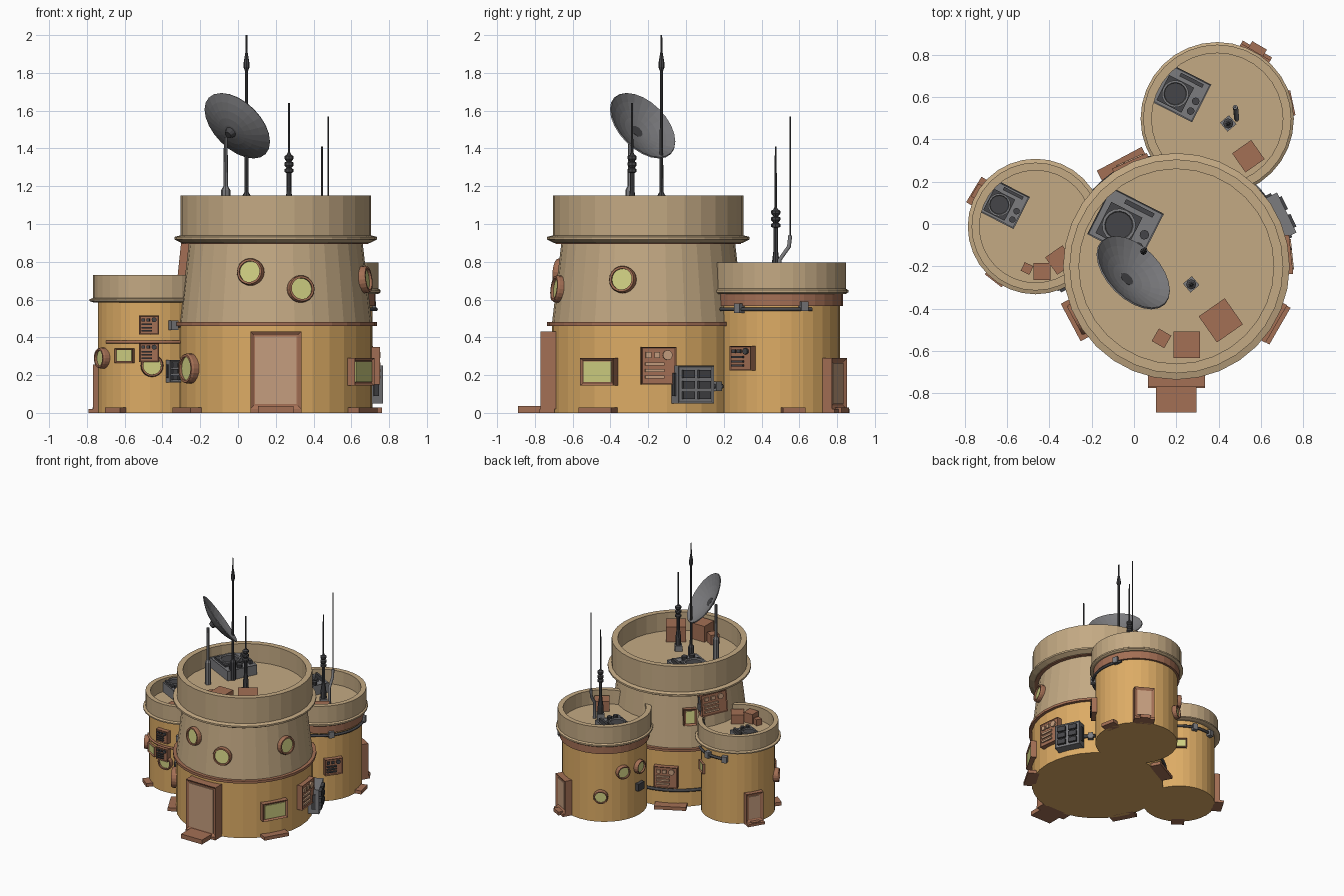
import bpy, bmesh
from math import sin, cos, pi, radians
from mathutils import Matrix, Vector

if "Cube" in bpy.data.objects:
    bpy.data.objects.remove(bpy.data.objects["Cube"])

COL = {"ochre": (.72, .41, .13), "tan": (.55, .40, .23), "rust": (.37, .16, .09), "door": (.56, .34, .21),
       "glass": (.62, .62, .22), "grey": (.2, .2, .21), "dark": (.06, .06, .065)}
MAT = {}
for k, c in COL.items():
    MAT[k] = bpy.data.materials.new(k)
    MAT[k].diffuse_color = (*c, 1)

MAIN, LEFT, REAR = (.2, -.2), (-.465, -.012), (.393, .497)


def finish(name, bm, mat, M=Matrix()):
    bmesh.ops.recalc_face_normals(bm, faces=bm.faces)
    me = bpy.data.meshes.new(name)
    bm.to_mesh(me)
    bm.free()
    ob = bpy.data.objects.new(name, me)
    ob.matrix_world = M
    me.materials.append(MAT[mat])
    bpy.context.collection.objects.link(ob)
    return ob


def lathe(name, prof, mat, M=Matrix(), n=32):
    """Spin a (radius, height) profile about local z."""
    bm = bmesh.new()
    vs = [bm.verts.new((r, 0, z)) for r, z in prof]
    es = [bm.edges.new(p) for p in zip(vs, vs[1:])]
    bmesh.ops.spin(bm, geom=vs + es, cent=(0, 0, 0), axis=(0, 0, 1), angle=2 * pi, steps=n, use_merge=True)
    bmesh.ops.remove_doubles(bm, verts=bm.verts, dist=1e-5)
    return finish(name, bm, mat, M)


def box(name, size, mat, M=Matrix(), loc=(0, 0, 0), inset=0, push=0):
    bm = bmesh.new()
    bmesh.ops.create_cube(bm, size=1, matrix=Matrix.Translation(loc) @ Matrix.Diagonal((*size, 1)))
    if inset:
        top = [max(bm.faces, key=lambda f: f.calc_center_median().z)]
        bmesh.ops.inset_region(bm, faces=top, thickness=inset)
        bmesh.ops.translate(bm, verts=top[0].verts, vec=(0, 0, -push))
    return finish(name, bm, mat, M)


def pipe(name, pts, r, mat="dark"):
    cu = bpy.data.curves.new(name, "CURVE")
    cu.dimensions, cu.bevel_depth, cu.bevel_resolution, cu.use_fill_caps = "3D", r, 1, True
    sp = cu.splines.new("POLY")
    sp.points.add(len(pts) - 1)
    for p, q in zip(sp.points, pts):
        p.co = (*q, 1)
    cu.materials.append(MAT[mat])
    ob = bpy.data.objects.new(name, cu)
    bpy.context.collection.objects.link(ob)


def arc(c, r, z, a0, a1, n=12):
    return [(c[0] + r * cos(radians(a0 + (a1 - a0) * i / n)), c[1] + r * sin(radians(a0 + (a1 - a0) * i / n)), z)
            for i in range(n + 1)]


def wall(c, r, a, z, tilt=0):
    """Frame on a tower wall: x sideways, y up, z outward."""
    a = radians(a)
    return (Matrix.Translation((c[0] + r * cos(a), c[1] + r * sin(a), z)) @ Matrix.Rotation(a + pi / 2, 4, "Z")
            @ Matrix.Rotation(pi / 2 - radians(tilt), 4, "X"))


def at(x, y, z, rot=0):
    return Matrix.Translation((x, y, z)) @ Matrix.Rotation(radians(rot), 4, "Z")


def porthole(M, r):
    lathe("porthole_frame", [(r * .78, -.04), (r, -.04), (r, .018), (r * .93, .03), (r * .78, .03), (r * .78, -.04)],
          "rust", M, 20)
    lathe("porthole_glass", [(0, -.03), (r * .8, -.03), (r * .8, .016), (0, .016)], "glass", M, 20)


def window(M, w, h, pane="glass", d=.04, rim=.018):
    box("window_frame", (w, h, d + .03), "rust", M, (0, 0, (d - .03) / 2), rim, .012)
    box("window_pane", (w - 2 * rim, h - 2 * rim, .01), pane, M, (0, 0, d - .011))


def panel(M, w, h, mat="rust", d=.035):
    """Control panel with recessed slats, a dial and switches."""
    box("wall_panel", (w, h, d + .04), mat, M, (0, 0, (d - .04) / 2), .008, .006)
    sub = "door" if w > .15 and mat == "rust" else "dark"
    for i in range(3):
        box("panel_slat", (w * .55, h * .08, .012), sub, M, (-w * .12, h * (-.3 + .17 * i), d))
    lathe("panel_dial", [(0, 0), (h * .13, 0), (h * .13, .012), (0, .012)], sub, M @ Matrix.Translation((w * .25, h * .28, d - .006)), 12)
    for i in range(2):
        box("panel_switch", (w * .16, h * .16, .012), sub, M, (w * (-.3 + .25 * i), h * .28, d))


def machine(M, w, h, d):
    box("wall_machine", (w, h, d + .05), "grey", M, (0, 0, (d - .05) / 2), .01, .008)
    for i in (-1, 1):
        for j in (-1, 0, 1):
            box("machine_module", (w * .32, h * .2, .025), "dark", M, (i * w * .22, j * h * .28, d))
    box("machine_side_block", (w * 1.1, h * .6, d * .5), "dark", M, (0, 0, d * .3))


def cooler(x, y, z, s, rot):
    """Roof cooling unit with fan, bar and knobs."""
    M = at(x, y, z, rot)
    box("cooler_body", (s * 1.12, s, .08), "grey", M, (0, 0, .04), .008, .006)
    box("cooler_fan_base", (s * .66, s * .66, .02), "dark", M, (-s * .1, -s * .08, .08))
    lathe("cooler_fan", [(0, .085), (s * .25, .085), (s * .27, .1), (s * .32, .1), (s * .32, .08)], "grey",
          M @ Matrix.Translation((-s * .1, -s * .08, 0)), 16)
    box("cooler_bar", (s * .6, s * .09, .03), "dark", M, (s * .1, s * .38, .09))
    for k in (-.28, -.02):
        lathe("cooler_knob", [(0, .1), (s * .09, .1), (s * .09, .07)], "dark", M @ Matrix.Translation((s * .41, s * k, 0)), 10)


def crate(x, y, z, s, h, rot):
    box("roof_crate", (s, s, h), "rust", at(x, y, z, rot), (0, 0, h / 2))


def plate(c, r, a, w, d=.06, h=.028):
    box("base_plate", (w, h, d), "rust", wall(c, r, a, h / 2), (0, 0, 0))


# Main tower: lower wall, tapered upper wall with lip and hollow parapet
M = at(*MAIN, 0)
lathe("main_lower_wall", [(0, 0), (.51, 0), (.51, .47), (0, .47)], "ochre", M)
lathe("main_upper_wall", [(0, .47), (.51, .47), (.46, .9), (.5, .9), (.535, .918), (.535, .932), (.505, .94),
                          (.505, 1.15), (.46, 1.15), (.46, 1.0), (0, 1.0)], "tan", M)
lathe("main_band", [(.45, .46), (.535, .46), (.535, .48), (.45, .48)], "rust", M)
lathe("main_top_trim", [(.4, .895), (.49, .895), (.49, .91), (.4, .91)], "rust", M)

# Left and rear towers
M = at(*LEFT, 0)
lathe("left_wall", [(0, 0), (.277, 0), (.277, .595), (0, .595)], "ochre", M)
lathe("left_parapet", [(0, .585), (.3, .585), (.32, .592), (.32, .602), (.302, .608), (.302, .73), (.265, .73),
                       (.265, .625), (0, .625)], "tan", M)
M = at(*REAR, 0)
lathe("rear_wall", [(0, 0), (.318, 0), (.318, .6), (0, .6)], "ochre", M)
lathe("rear_band", [(.2, .565), (.335, .565), (.335, .635), (.2, .635)], "rust", M)
lathe("rear_parapet", [(0, .63), (.35, .63), (.362, .638), (.362, .65), (.35, .658), (.35, .795), (.31, .795),
                       (.31, .68), (0, .68)], "tan", M)

# Doors, steps and base plates
for c, r, a, w, h, d in ((MAIN, .505, 270, .27, .41, .065), (REAR, .31, 60, .16, .27, .055), (LEFT, .27, 149, .14, .235, .04)):
    window(wall(c, r, a, h / 2 + .02), w, h, "door", d, .026)
    plate(c, r + .03, a, w, .08, .02)
box("front_step", (.19, .2, .036), "rust", at(.2, -.79, .018))
plate(REAR, .35, 60, .08, .1)
plate(LEFT, .3, 149, .07, .07)
for c, r, a, w in ((MAIN, .52, 208, .2), (MAIN, .52, 330, .2), (MAIN, .53, 118, .24), (REAR, .32, 12, .12),
                   (LEFT, .28, 232, .1)):
    plate(c, r, a, w, .09)

# Round and square windows
for a, z in ((254, .745), (285.5, .655), (344, .705)):
    porthole(wall(MAIN, .51 - .116 * (z - .47), a, z, 6.6), .072)
porthole(wall(MAIN, .515, 208, .235), .08)
porthole(wall(LEFT, .28, 208, .29), .055)
porthole(wall(LEFT, .272, 272, .25), .06)
for a, z in ((120, .21), (150, .4), (178, .4)):
    porthole(wall(REAR, .318, a, z), .055)
window(wall(MAIN, .505, 330, .217), .205, .145)
window(wall(MAIN, .48, 134, .73, 6.6), .1, .13)
window(wall(LEFT, .272, 241, .303), .11, .078, d=.02, rim=.01)
window(wall(LEFT, .272, 52, .38), .1, .08, d=.02, rim=.01)

# Control panels and machines
panel(wall(MAIN, .51, 6, .25), .185, .2)
panel(wall(MAIN, .51, 114, .25), .18, .17)
panel(wall(MAIN, .475, 156, .81, 6.6), .22, .17)
panel(wall(REAR, .315, 323, .29), .14, .13)
panel(wall(LEFT, .275, 269, .465), .105, .1)
panel(wall(LEFT, .275, 269, .32), .105, .1)
machine(wall(MAIN, .52, 26, .15), .21, .2, .06)
machine(wall(LEFT, .28, 297, .22), .09, .12, .04)
box("small_machine", (.07, .06, .05), "dark", wall(REAR, .32, 178, .24))

# Bands and cables round the walls
pipe("left_band", arc(LEFT, .28, .375, 215, 310), .009, "rust")
pipe("rear_cable", arc(REAR, .337, .548, 275, 390, 16), .011)
pipe("main_cable", arc(MAIN, .525, .14, 26, 48, 4), .014)
pipe("back_cable", arc(MAIN, .525, .14, 85, 150, 10), .012)
pipe("left_cable", arc(LEFT, .29, .53, 45, 105), .011)
pipe("left_front_cable", arc(LEFT, .29, .465, 292, 318, 4), .014)
pipe("upper_cable", [arc(MAIN, r, z, a, a, 1)[0] for r, z, a in
                     ((.48, .88, 143), (.5, .82, 143), (.5, .66, 146), (.53, .55, 149))], .012)
for c, r, a, z in ((REAR, .335, 320, .555), (REAR, .335, 22, .565), (LEFT, .29, 75, .53), (LEFT, .29, 105, .53),
                   (LEFT, .29, 295, .465), (MAIN, .52, 44, .14), (MAIN, .49, 144, .8)):
    box("cable_clamp", (.04, .05, .04), "grey", wall(c, r, a, z))

# Roof crates and cooling units
for args in ((.41, -.455, 1, .15, .12, 35), (.25, -.57, 1, .125, .13, 0), (.13, -.54, 1, .068, .08, -30),
             (.54, .32, .68, .11, .08, 35), (-.435, -.225, .625, .08, .08, 0), (-.505, -.21, .625, .045, .05, -25),
             (-.35, -.17, .625, .1, .075, 35)):
    crate(*args)
cooler(-.04, 0, 1, .25, -27)
cooler(.22, .62, .68, .2, -27)
cooler(-.615, .095, .625, .17, -27)

# Antennas
def insulator_mast(x, y, z0, zi, z1):
    prof = [(0, z0), (.022, z0), (.022, z0 + .1), (.012, z0 + .18), (.012, zi)]
    for i in range(3):
        z = zi + .035 * i
        prof += [(.024, z + .005), (.024, z + .02), (.013, z + .026)]
    prof += [(.006, zi + .11), (.005, z1), (0, z1)]
    lathe("insulator_antenna", prof, "dark", at(x, y, 0), 8)
    box("antenna_foot", (.055, .055, .05), "grey", at(x, y, z0 + .02, 40))


insulator_mast(.27, -.285, 1, 1.27, 1.64)
insulator_mast(.445, .475, .68, .98, 1.41)
lathe("tall_mast", [(0, 1), (.022, 1), (.022, 1.15), (.01, 1.17), (.008, 1.81), (.016, 1.83), (.016, 1.85),
                    (.006, 1.91), (.004, 2), (0, 2)], "dark", at(.045, -.13, 0), 8)
pipe("bent_antenna_base", [(.485, .495, .68), (.485, .495, .81), (.48, .545, .88), (.478, .552, .94)], .012, "grey")
pipe("bent_antenna_rod", [(.478, .552, .9), (.478, .552, 1.57)], .004)

# Dish on its pole
D = Matrix.Translation((-.004, -.23, 1.52)) @ Vector((1, 1, 1)).to_track_quat("Z", "Y").to_matrix().to_4x4()
bowl = [(.212 * i / 5, -.06 + .06 * (i / 5) ** 2) for i in range(6)]
lathe("dish", bowl + [(r * .98, z + .006) for r, z in reversed(bowl)], "grey", D, 24)
lathe("dish_hub", [(0, -.085), (.02, -.085), (.035, -.05), (0, -.05)], "dark", D, 10)
lathe("dish_pole", [(0, 1), (.024, 1), (.024, 1.18), (.012, 1.2), (.01, 1.46), (0, 1.46)], "grey", at(-.065, -.297, 0), 8)

for m in bpy.data.materials:
    if m.users and not m.is_grease_pencil:
        m.use_nodes = True
        m.node_tree.nodes["Principled BSDF"].inputs["Base Color"].default_value = m.diffuse_color
